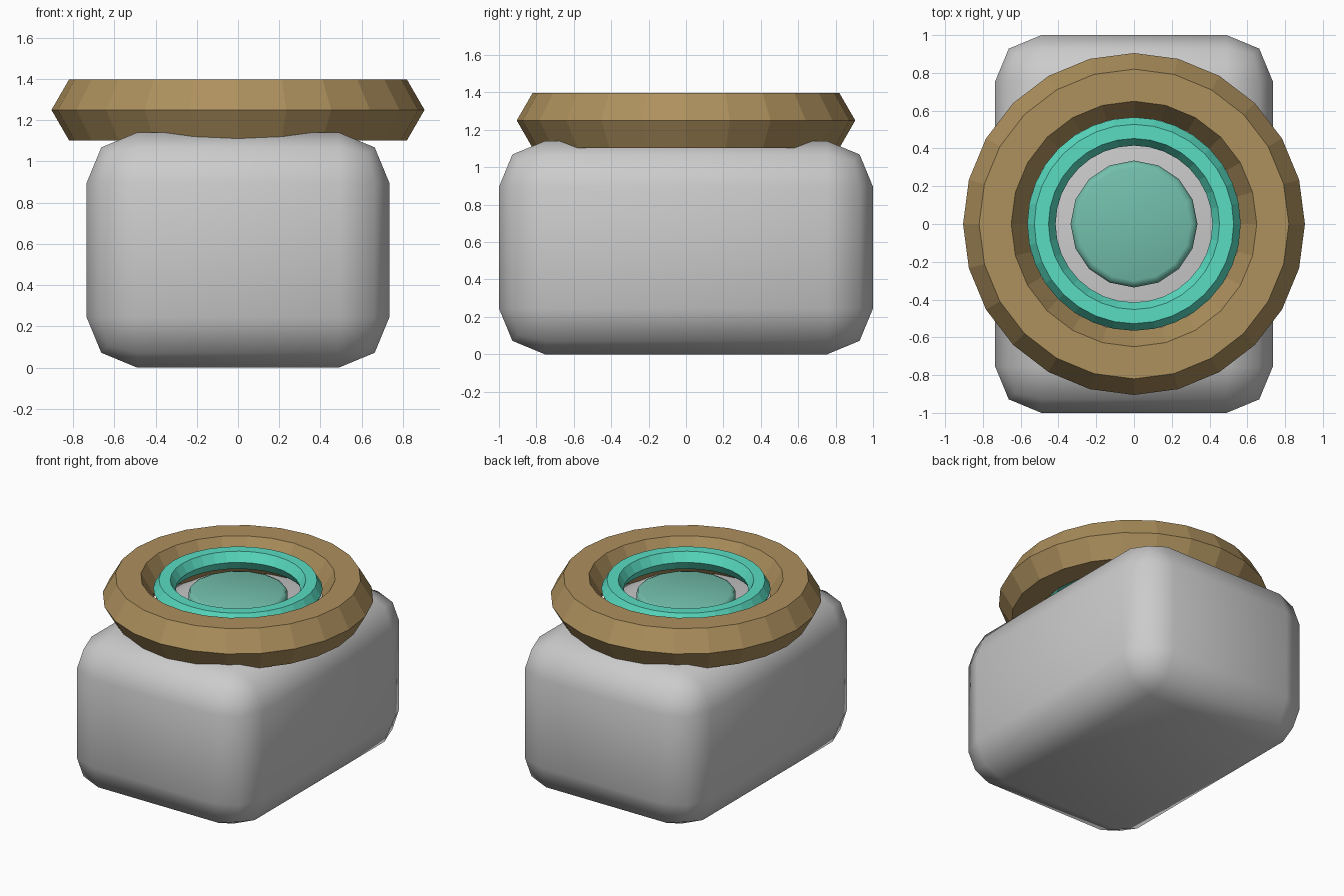
import bpy, math

if "Cube" in bpy.data.objects:
    bpy.data.objects.remove(bpy.data.objects["Cube"])


def paint(obj, name, rgb):
    mat = bpy.data.materials.new(name)
    mat.diffuse_color = (*rgb, 1)
    mat.use_nodes = True
    mat.node_tree.nodes["Principled BSDF"].inputs["Base Color"].default_value = mat.diffuse_color
    obj.data.materials.append(mat)


def bevel(obj, width, segments):
    m = obj.modifiers.new("Bevel", "BEVEL")
    m.width, m.segments = width, segments
    m.limit_method = "ANGLE"
    m.angle_limit = math.radians(40)
    bpy.context.view_layer.objects.active = obj
    bpy.ops.object.modifier_apply(modifier=m.name)
    bpy.ops.object.shade_smooth_by_angle(angle=math.radians(60))


def ring(name, major, minor, z, sides):
    bpy.ops.mesh.primitive_torus_add(major_radius=major, minor_radius=minor,
                                     major_segments=sides, minor_segments=6,
                                     location=(0, 0, z))
    obj = bpy.context.object
    obj.name = name
    bpy.ops.object.shade_flat()
    return obj


# Rounded block body
bpy.ops.mesh.primitive_cube_add(size=1, location=(0, 0, 0.57))
body = bpy.context.object
body.name = "body"
body.scale = (1.47, 2.0, 1.14)
bpy.ops.object.transform_apply(location=False, rotation=False, scale=True)
bevel(body, 0.245, 2)

# Hexagonal-section outer collar and inner ring
outer = ring("outer_collar", 0.735, 0.17, 1.25, 24)
paint(outer, "tan", (0.42, 0.28, 0.11))
inner = ring("inner_ring", 0.49, 0.075, 1.31, 32)
paint(inner, "teal", (0.10, 0.72, 0.54))

# Round lens with softened rim
bpy.ops.mesh.primitive_cylinder_add(vertices=16, radius=0.336, depth=0.2,
                                    location=(0, 0, 1.2))
lens = bpy.context.object
lens.name = "lens"
bevel(lens, 0.035, 2)
paint(lens, "pale_teal", (0.17, 0.52, 0.41))
